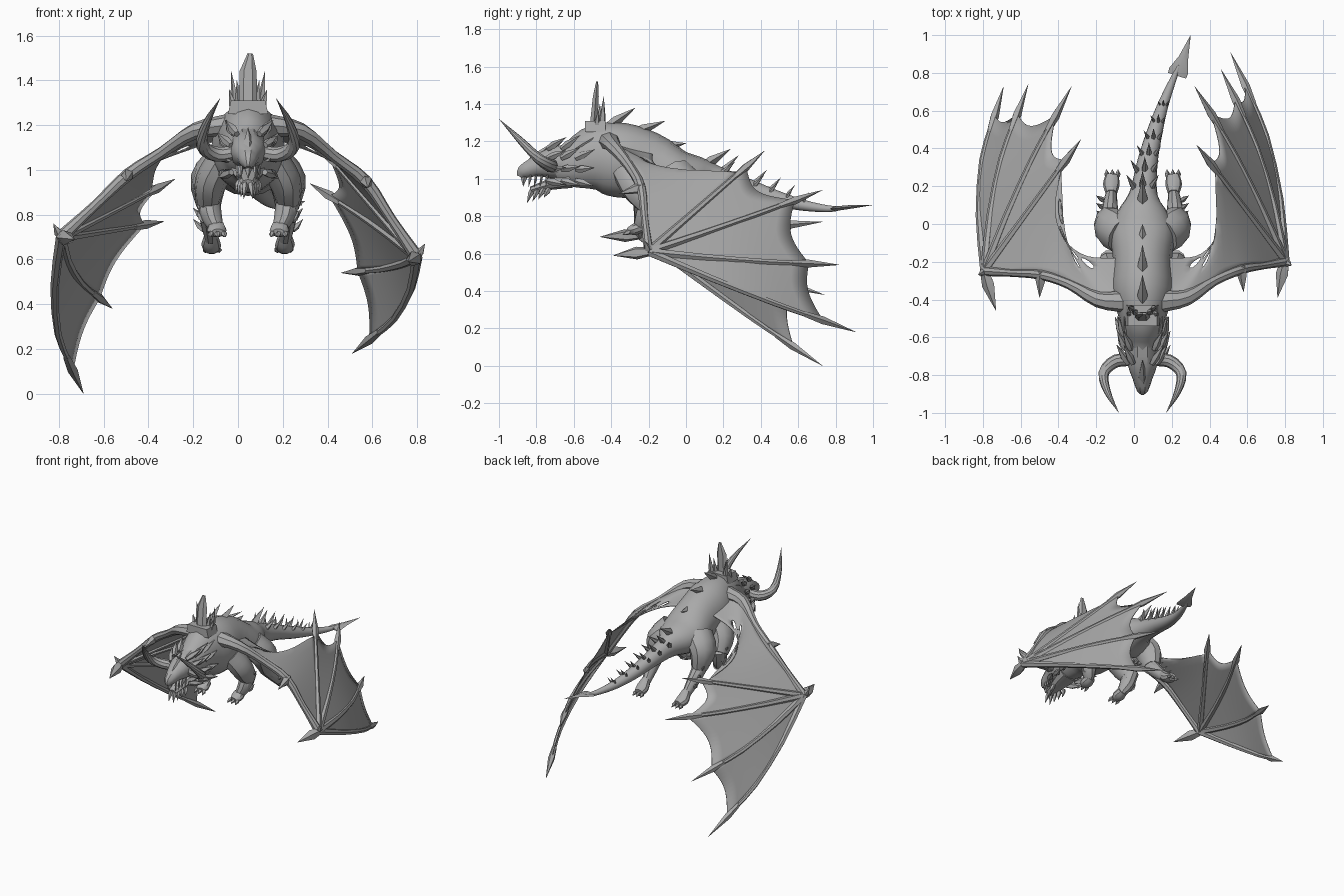
import bpy, bmesh, math, random
from mathutils import Vector

random.seed(4)
if "Cube" in bpy.data.objects:
    bpy.data.objects.remove(bpy.data.objects["Cube"], do_unlink=True)

MID = 0.045  # the body sits slightly off the centre line
hide = bpy.data.materials.new("grey_hide")
hide.use_nodes = True
GREY = (0.4, 0.4, 0.4, 1)
hide.diffuse_color = GREY
hide.node_tree.nodes["Principled BSDF"].inputs["Base Color"].default_value = GREY
made = []


def finish(name, bm):
    bmesh.ops.recalc_face_normals(bm, faces=bm.faces)
    mesh = bpy.data.meshes.new(name)
    bm.to_mesh(mesh)
    bm.free()
    mesh.materials.append(hide)
    obj = bpy.data.objects.new(name, mesh)
    bpy.context.collection.objects.link(obj)
    made.append(obj)
    return obj


def curve(points, steps):
    """Smooth path through points of any dimension."""
    p = [Vector(q) for q in points]
    p = [2 * p[0] - p[1]] + p + [2 * p[-1] - p[-2]]
    out = []
    for i in range(1, len(p) - 2):
        a, b, c, d = p[i - 1:i + 3]
        for k in range(steps):
            t = k / steps
            out.append(0.5 * (2 * b + (c - a) * t + (2 * a - 5 * b + 4 * c - d) * t * t
                              + (3 * b - a - 3 * c + d) * t ** 3))
    return out + [p[-2]]


def tube(name, sections, sides=8, steps=3):
    """Loft of ellipses; each section is x, y, z, width radius, height radius."""
    path = curve(sections, steps)
    pos = [Vector(q[:3]) for q in path]
    run = (pos[-1] - pos[0]).normalized()
    ref = Vector((0, 1, 0)) if abs(run.z) > 0.8 else Vector((0, 0, 1))
    bm = bmesh.new()
    rings = []
    for i, q in enumerate(path):
        t = (pos[min(i + 1, len(pos) - 1)] - pos[max(i - 1, 0)]).normalized()
        side = t.cross(ref).normalized()
        up = side.cross(t)
        ring = []
        for k in range(sides):
            a = math.tau * k / sides
            ring.append(bm.verts.new(pos[i] + side * math.cos(a) * max(q[3], 0.0005)
                                     + up * math.sin(a) * max(q[4], 0.0005)))
        rings.append(ring)
    for r, n in zip(rings, rings[1:]):
        for k in range(sides):
            j = (k + 1) % sides
            bm.faces.new((r[k], r[j], n[j], n[k]))
    bm.faces.new(rings[0])
    bm.faces.new(rings[-1])
    return finish(name, bm)


def spike(name, base, tip, w, h=None, sides=5):
    """Spike that swells a little above its root and ends in a point."""
    h = h or w
    b, t = Vector(base), Vector(tip)
    m = b.lerp(t, 0.35)
    return tube(name, [(*b, w * 0.7, h * 0.7), (*m, w, h), (*t, 0, 0)], sides, 1)


def P(s, x, y, z):
    return (MID + s * x, y, z)


# Trunk and tail in one loft
tube("body", [(MID, -0.70, 1.07, .07, .09), (MID, -0.60, 1.08, .10, .13), (MID, -0.48, 1.11, .13, .18),
              (MID, -0.35, 1.10, .165, .20), (MID, -0.20, 1.07, .155, .18), (MID, -0.05, 1.02, .17, .14),
              (MID, 0.06, 1.01, .135, .11), (.05, 0.16, 0.99, .075, .08), (.07, 0.32, 0.95, .055, .055),
              (.105, 0.47, 0.90, .043, .043), (.15, 0.62, 0.86, .03, .03), (.205, 0.76, 0.84, .018, .018),
              (.24, 0.84, 0.845, .01, .01)], 16)
tube("tail_blade", [(.228, .785, .84, .05, .008), (.236, .81, .842, .052, .012),
                    (.262, .88, .85, .026, .01), (.30, 1.0, .86, 0, 0)], 4, 1)

# Head, jaw and beak
tube("head", [(MID, -.64, 1.09, .085, .10), (MID, -.74, 1.08, .08, .08), (MID, -.82, 1.06, .052, .052),
              (MID, -.87, 1.035, .035, .04), (MID, -.885, 1.01, .012, .02)], 10, 2)
tube("jaw", [(MID, -.62, 1.0, .08, .05), (MID, -.73, .97, .055, .03), (MID, -.83, .94, .03, .018)], 8, 2)
spike("snout_ridge", (MID, -.85, 1.07), (MID, -.72, 1.19), .025)
spike("beak_hook", (MID, -.865, 1.03), (MID, -.87, .96), .018)

# Crown block and crest plates on the neck
bm = bmesh.new()
bmesh.ops.create_cube(bm, size=1)
for v in bm.verts:
    taper = 0.85 if v.co.z > 0 else 1
    v.co = Vector((MID + v.co.x * .18 * taper, -.485 + v.co.y * .11, 1.28 + v.co.z * .06))
finish("crown_block", bm)
tube("crest_plate", [(MID, -.495, 1.27, .042, .024), (MID, -.482, 1.44, .038, .018),
                     (MID + .01, -.475, 1.52, .012, .006)], 6, 1)
for s in (-1, 1):
    for x, y, top in ((.05, -.47, 1.40), (.075, -.45, 1.44), (.085, -.48, 1.36)):
        spike("crest_spike", P(s, x * .7, y, 1.26), P(s, x, y + .01, top), .018)

# Dorsal plates: y and z of root, then y and z of tip
for y, z, ty, tz in ((-.43, 1.27, -.27, 1.38), (-.29, 1.24, -.11, 1.31), (-.13, 1.17, 0, 1.19),
                     (.08, 1.06, .24, 1.16)):
    spike("dorsal_plate", (MID, y, z), (MID, ty, tz), .027, .027, 4)
for k in range(6):
    y = .17 + k * .09
    x, z, size = MID + .3 * max(y - .2, 0) ** 1.15, 1.035 - .32 * (y - .2), 1 - k * .13
    spike("tail_spine", (x, y, z - .03), (x, y + .11 * size, z + .08 * size), .02 * size)
    for s in (-1, 1):
        spike("tail_side_spine", (x + s * .03 * size, y, z - .04),
              (x + s * .085 * size, y + .09 * size, z + .045 * size), .018 * size)


def limb(name, s, pts):
    return tube(name, [(*P(s, *p[:3]), p[3], p[4]) for p in pts], 10)


for s in (-1, 1):
    # Horns sweep out, then forward and up
    limb("horn", s, [(.04, -.72, 1.08, .032, .032), (.14, -.725, 1.07, .035, .035),
                     (.205, -.79, 1.11, .028, .028), (.185, -.89, 1.21, .018, .018), (.125, -1.0, 1.32, 0, 0)])
    # Brow, cheek and neck spikes
    for row, (x, z) in enumerate(((.05, 1.16), (.075, 1.11), (.085, 1.05), (.075, .99))):
        for k in range(3):
            y = -.74 + k * .075
            spike("cheek_spike", P(s, x + k * .012, y, z), P(s, x + .045 + random.uniform(0, .02),
                  y + .10, z + (.07, .05, .01, -.02)[row] + random.uniform(-.01, .01)), .021)
    for k in range(4):
        y = -.83 + k * .03
        spike("fang", P(s, .03 + k * .006, y, 1.02), P(s, .032 + k * .006, y - .012, .955), .008)
        spike("chin_spike", P(s, .012 + k * .01, y + .01, .95), P(s, .02 + k * .012, y - .02, .87 + k * .01), .015)

    # Front legs, held under the chest
    limb("front_upper_leg", s, [(.11, -.31, 1.05, .07, .09), (.165, -.26, .95, .072, .085), (.18, -.20, .86, .055, .06)])
    limb("front_forearm", s, [(.18, -.19, .89, .05, .055), (.165, -.22, .80, .048, .052), (.14, -.25, .74, .032, .034)])
    limb("front_paw", s, [(.14, -.23, .75, .034, .034), (.14, -.275, .73, .044, .032), (.135, -.31, .72, .028, .018)])
    # Hind legs, trailing
    limb("thigh", s, [(.11, -.06, 1.03, .09, .10), (.175, -.01, .95, .085, .105), (.175, .03, .83, .052, .06)])
    limb("shin", s, [(.175, .01, .85, .05, .055), (.172, .09, .77, .042, .045), (.165, .17, .69, .028, .032)])
    limb("hind_foot", s, [(.165, .16, .71, .03, .032), (.165, .21, .665, .044, .037), (.16, .26, .65, .034, .027)])
    for k in range(3):
        dx = (k - 1) * .028
        spike("front_claw", P(s, .137 + dx, -.30, .72), P(s, .135 + dx * 1.2, -.34, .70), .014)
        spike("hind_claw", P(s, .16 + dx, .25, .65), P(s, .16 + dx * 1.1, .29, .63), .015)
        z = .87 - k * .05
        spike("elbow_spike", P(s, .195, -.22, z), P(s, .25 - k * .01, -.20, z + .05), .018)
        spike("knee_spike", P(s, .20, .04 + k * .04, z - .04), P(s, .245, .07 + k * .04, z + .01), .015)


def membrane(name, rows, holes=()):
    """Thin skin over a grid of points, with rounded tears around chosen nodes."""
    bm = bmesh.new()
    grid = [[bm.verts.new(p) for p in row] for row in rows]
    for a, b in zip(grid, grid[1:]):
        for k in range(len(a) - 1):
            bm.faces.new((a[k], a[k + 1], b[k + 1], b[k]))
    torn = []
    for i, j in holes:
        c = grid[i][j]
        for di in (-1, 1):
            for dj in (-1, 1):
                q = grid[i + di][j + dj]
                q.co = q.co.lerp(c.co, .3)
        torn.append(c)
    bmesh.ops.delete(bm, geom=torn, context="VERTS")
    bmesh.ops.remove_doubles(bm, verts=bm.verts, dist=.0005)
    obj = finish(name, bm)
    thick = obj.modifiers.new("thickness", "SOLIDIFY")
    thick.thickness, thick.offset = .005, 0


def at(path, t):
    f = max(0, min(t, 1)) * (len(path) - 1)
    i = min(int(f), len(path) - 2)
    return path[i].lerp(path[i + 1], f - i)


def wing(s, wrist, elbow, shoulder, tips, thumb, root):
    wrist, elbow, shoulder = Vector(wrist), Vector(elbow), Vector(shoulder)
    # Arm
    mid = shoulder.lerp(elbow, .5) + Vector((0, .015, 0))
    inner = Vector((MID + s * .09, -.41, 1.20))
    tube("wing_arm", [(*inner, .06, .05), (*shoulder, .042, .036), (*mid, .027, .026), (*elbow, .026, .028),
                      (*wrist.lerp(elbow, .5), .02, .022), (*wrist, .026, .03)], 8)
    spike("elbow_claw", elbow + Vector((0, .02, .01)), elbow + Vector((s * .01, -.12, -.03)), .028)
    spike("thumb_claw", wrist, thumb, .036)
    spike("wrist_spur", wrist, wrist + Vector((s * .035, -.02, .06)), .02)
    # Fingers, bowed outward, each ending in a bare claw
    fingers = []
    for tip, bow in zip(tips, (.08, .055, .03, .0)):
        tip = Vector(tip)
        mid = wrist.lerp(tip, .5) + Vector((s * bow, 0, -bow * .2))
        path = curve([wrist, mid, tip], 8)
        fingers.append(path)
        secs = [(*at(path, t), r, r) for t, r in ((0, .024), (.3, .019), (.6, .016), (.78, .014))]
        tube("wing_finger", secs, 6, 2)
        spike("finger_claw", at(path, .75), tip, .024, .022)
    # Panels between fingers with a scalloped edge
    for a, b, dip in zip(fingers, fingers[1:], (.04, .06, .09)):
        rows = []
        for i in range(13):
            t = i / 12
            reach = .84 - dip * math.sin(math.pi * t)
            rows.append([at(a, k / 10 * reach).lerp(at(b, k / 10 * reach), t) for k in range(11)])
        membrane("wing_panel", rows)
    # Inner panel from the arm to the last finger and the flank
    arm = curve([wrist, elbow, shoulder, inner], 8)
    corner = at(fingers[3], .80)
    rim = curve([corner] + [Vector(r) for r in root], 6)
    rows = []
    for i in range(31):
        t = i / 30
        edge = at(fingers[3], t / .45 * .80) if t < .45 else at(rim, (t - .45) / .55)
        top = at(arm, t)
        rows.append([top.lerp(edge, k / 10) for k in range(11)])
    membrane("inner_wing_panel", rows, ((16, 8), (19, 8), (19, 5), (22, 8), (25, 8)))


wing(1, (.80, -.20, .61), (.57, -.24, .95), (.28, -.39, 1.175),
     ((.51, .91, .18), (.46, .82, .54), (.32, .73, .94), (.33, .42, 1.15)), (.76, -.39, .59),
     ((.47, .06, 1.0), (.43, -.08, 1.03), (.33, -.17, 1.08), (.16, -.18, 1.14)))
wing(-1, (-.79, -.25, .70), (-.49, -.27, .98), (-.19, -.40, 1.175),
     ((-.69, .73, .0), (-.56, .74, .38), (-.33, .73, .77), (-.28, .45, .96)), (-.73, -.46, .69),
     ((-.42, .08, .97), (-.37, -.08, 1.03), (-.25, -.17, 1.08), (-.07, -.18, 1.14)))

# Smooth shading with sharp edges kept
bpy.ops.object.select_all(action="DESELECT")
for obj in made:
    obj.select_set(True)
bpy.context.view_layer.objects.active = made[0]
bpy.ops.object.shade_smooth_by_angle(angle=math.radians(35))
